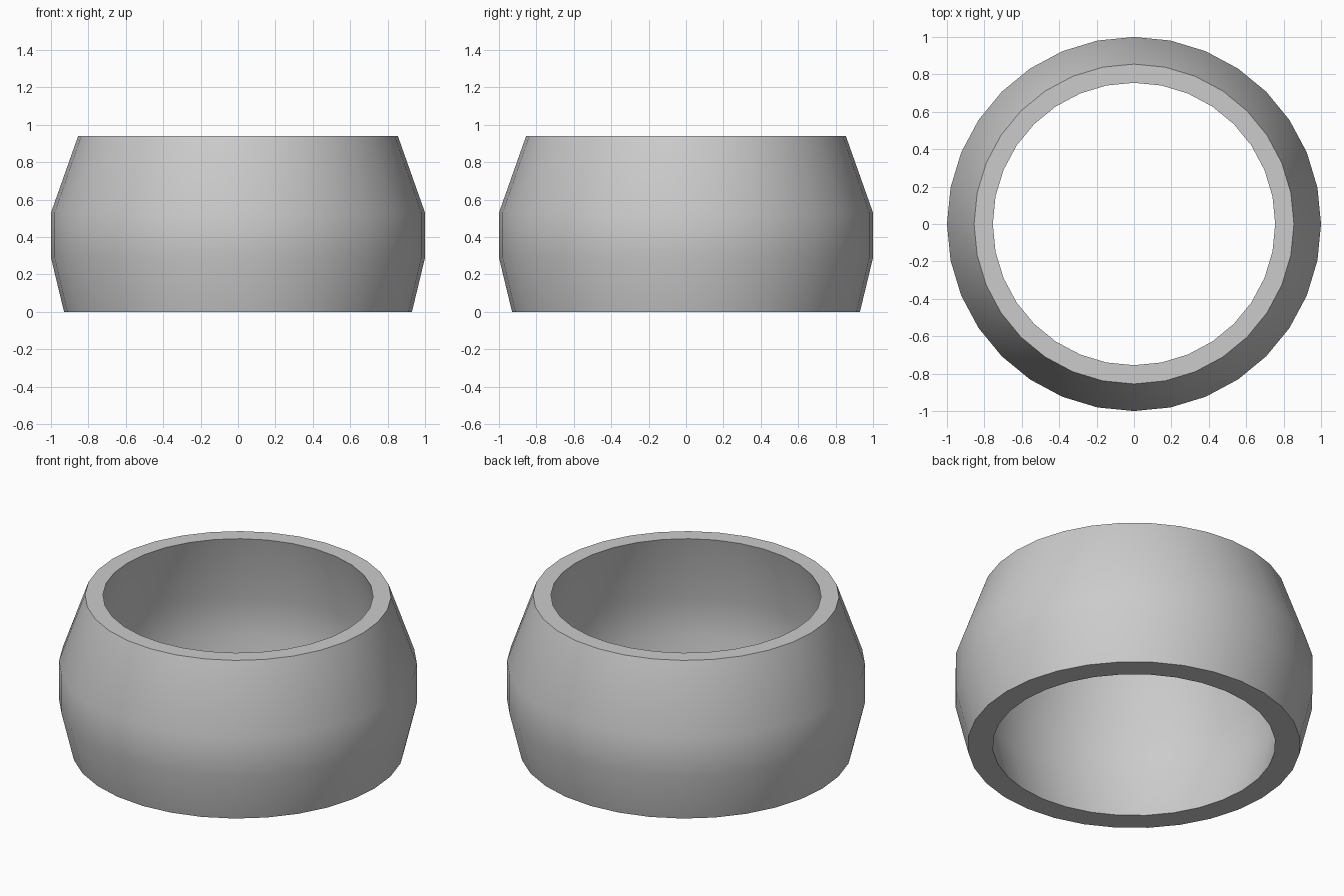
import bpy, bmesh, math

cube = bpy.data.objects.get("Cube")
if cube:
    bpy.data.objects.remove(cube, do_unlink=True)

SIDES = 32

# Closed cross-section as (radius, height): outer wall upward, inner wall downward
PROFILE = [(0.93, 0), (1, 0.29), (1, 0.53), (0.855, 0.94),
           (0.755, 0.94), (0.86, 0.53), (0.86, 0.29), (0.79, 0)]

# Single plain grey
grey = bpy.data.materials.new("light_grey")
grey.use_nodes = True
colour = (0.6, 0.6, 0.6, 1)
grey.diffuse_color = colour
grey.node_tree.nodes["Principled BSDF"].inputs["Base Color"].default_value = colour

# Sweep the cross-section around the vertical axis
bm = bmesh.new()
rings = []
for i in range(SIDES):
    a = math.tau * i / SIDES
    rings.append([bm.verts.new((r * math.cos(a), r * math.sin(a), z)) for r, z in PROFILE])
for i, ring in enumerate(rings):
    following = rings[(i + 1) % SIDES]
    for j in range(len(PROFILE)):
        k = (j + 1) % len(PROFILE)
        bm.faces.new((ring[j], following[j], following[k], ring[k]))
bmesh.ops.recalc_face_normals(bm, faces=bm.faces)

mesh = bpy.data.meshes.new("ring_band")
bm.to_mesh(mesh)
bm.free()
mesh.materials.append(grey)
band = bpy.data.objects.new("ring_band", mesh)
bpy.context.collection.objects.link(band)

# Smooth walls with crisp rims
bpy.ops.object.select_all(action="DESELECT")
band.select_set(True)
bpy.context.view_layer.objects.active = band
bpy.ops.object.shade_smooth_by_angle(angle=math.radians(30))
